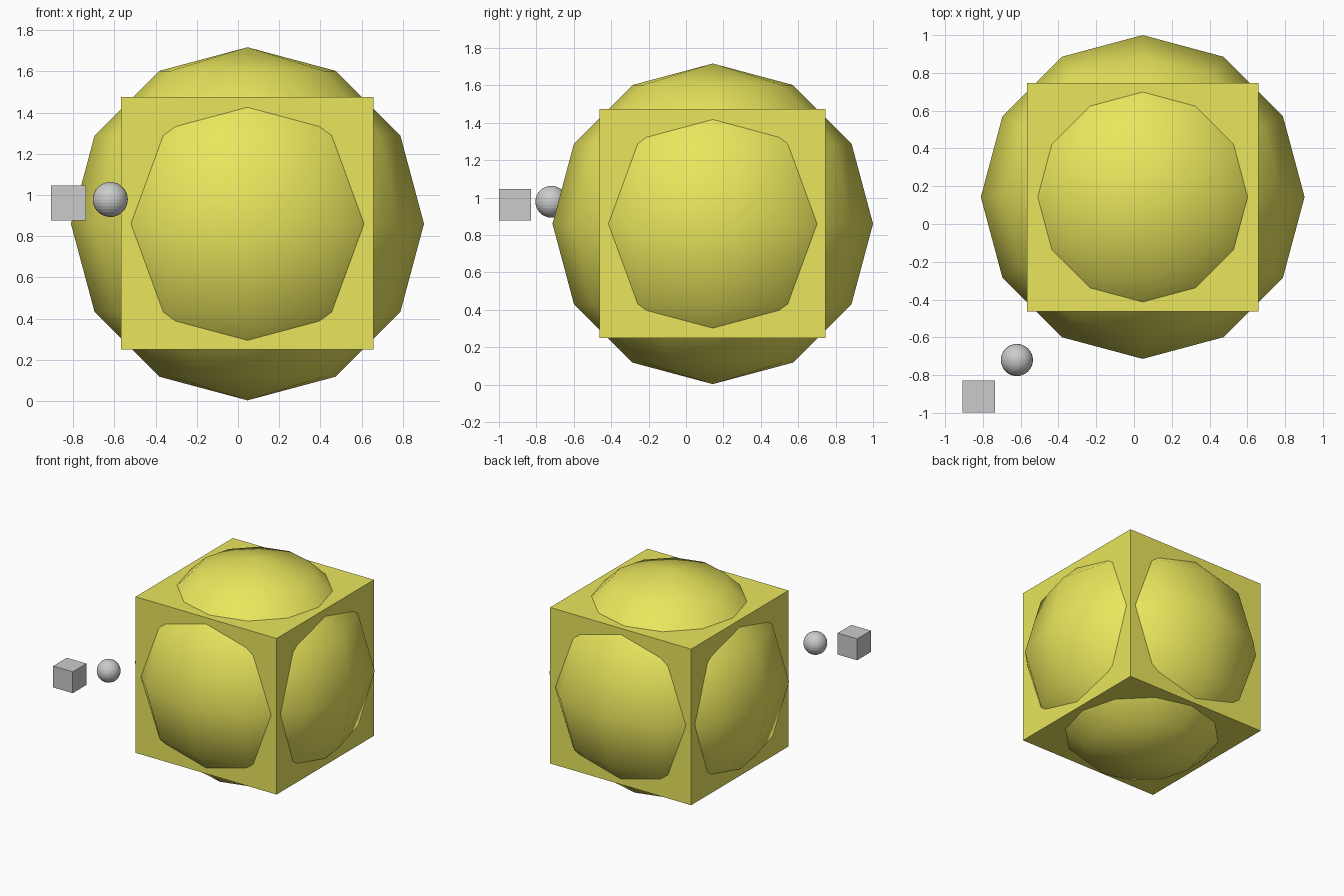
import bpy

if "Cube" in bpy.data.objects:
    bpy.data.objects.remove(bpy.data.objects["Cube"])

yellow = bpy.data.materials.new("yellow")
yellow.diffuse_color = (0.82, 0.79, 0.11, 1)
yellow.use_nodes = True
yellow.node_tree.nodes["Principled BSDF"].inputs["Base Color"].default_value = yellow.diffuse_color


def finish(name, material=None):
    ob = bpy.context.object
    ob.name = ob.data.name = name
    if material:
        ob.data.materials.append(material)
    return ob


def block(name, centre, size, material=None):
    bpy.ops.mesh.primitive_cube_add(size=1, location=centre)
    ob = finish(name, material)
    ob.scale = size
    bpy.ops.object.transform_apply(location=False, rotation=False, scale=True)
    return ob


def ball(name, centre, radius, segments, rings, material=None):
    bpy.ops.mesh.primitive_uv_sphere_add(
        segments=segments, ring_count=rings, radius=radius, location=centre)
    return finish(name, material)


# Large yellow cube with a low-poly, smooth-shaded ball bulging through its faces
centre = (0.046, 0.143, 0.86)
block("large_cube", (0.046, 0.142, 0.862), (1.226, 1.208, 1.226), yellow)
ball("large_ball", centre, 0.857, 12, 6, yellow)
bpy.ops.object.shade_smooth()

# Small grey ball and cube beside the front left corner
ball("small_ball", (-0.62, -0.72, 0.978), 0.085, 32, 16)
block("small_cube", (-0.822, -0.914, 0.961), (0.17, 0.17, 0.168))
